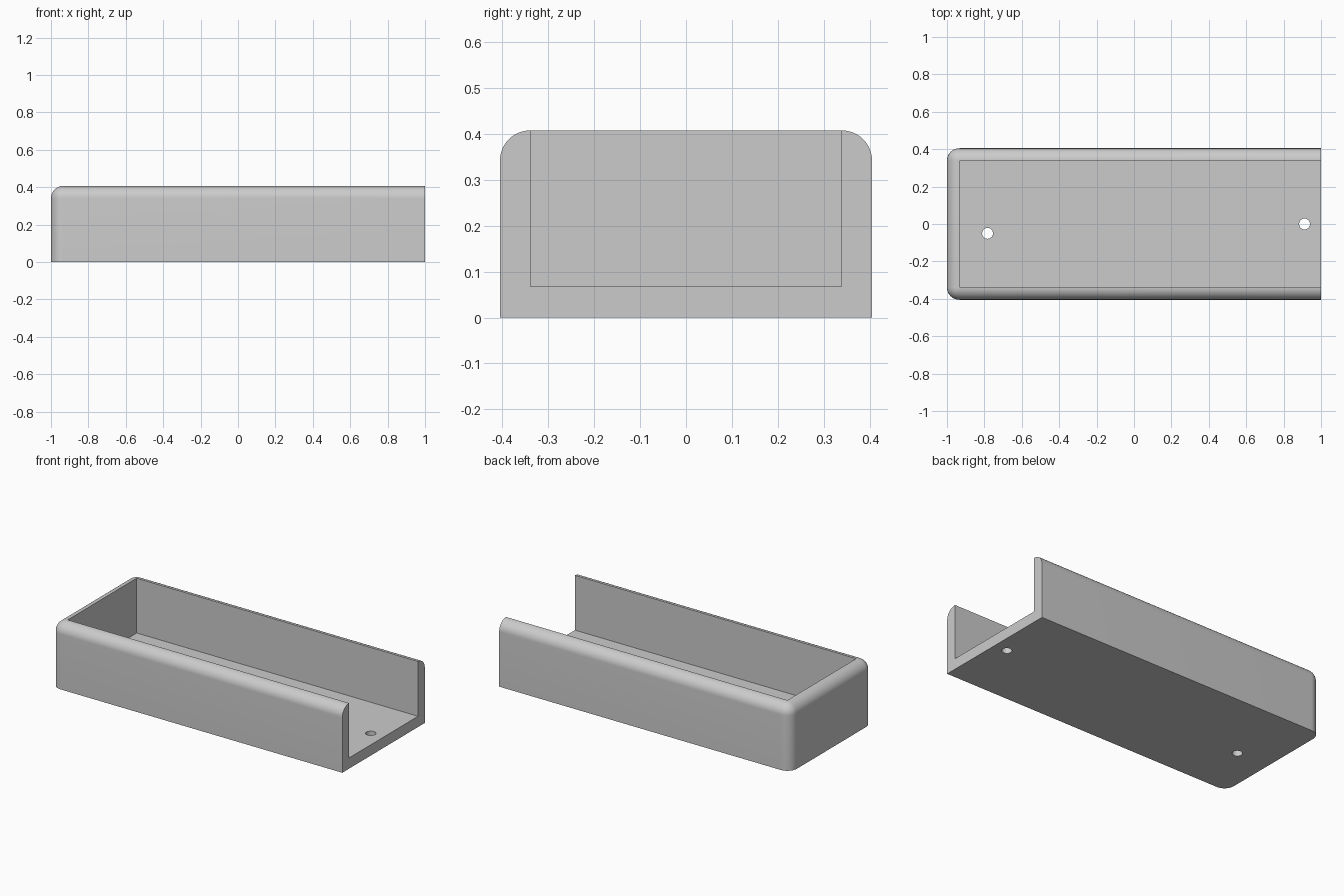
import bpy
import bmesh
from mathutils import Matrix, Vector

LENGTH, WIDTH, HEIGHT = 2.0, 0.81, 0.407
WALL, ROUND = 0.067, 0.066
HOLES = [(-0.783, -0.05), (0.912, 0.0)]
HOLE_RADIUS = 0.029

if "Cube" in bpy.data.objects:
    bpy.data.objects.remove(bpy.data.objects["Cube"])

grey = bpy.data.materials.new("plain grey")
grey.use_nodes = True
colour = (0.6, 0.6, 0.6, 1)
grey.diffuse_color = colour
grey.node_tree.nodes["Principled BSDF"].inputs["Base Color"].default_value = colour


def add_object(name, bm):
    mesh = bpy.data.meshes.new(name)
    bm.to_mesh(mesh)
    bm.free()
    mesh.materials.append(grey)
    obj = bpy.data.objects.new(name, mesh)
    bpy.context.collection.objects.link(obj)
    return obj


def box(low, high):
    low, high = Vector(low), Vector(high)
    bm = bmesh.new()
    bmesh.ops.create_cube(bm, size=1, matrix=Matrix.Translation((low + high) / 2)
                          @ Matrix.Diagonal((high - low).to_4d()))
    return bm


# Solid block, rounded on the closed end and along its upper edges
bm = box((-LENGTH / 2, -WIDTH / 2, 0), (LENGTH / 2, WIDTH / 2, HEIGHT))


def is_rounded(edge):
    a, b = (v.co for v in edge.verts)
    middle = (a + b) / 2
    on_top = middle.z > HEIGHT - 0.01 and middle.x < LENGTH / 2 - 0.01
    closed_end_corner = abs(a.z - b.z) > 0.01 and middle.x < 0
    return on_top or closed_end_corner


bmesh.ops.bevel(bm, geom=[e for e in bm.edges if is_rounded(e)], offset=ROUND,
                segments=12, profile=0.5, affect='EDGES', clamp_overlap=True)
tray = add_object("open_ended_tray", bm)

# Cavity, open at the top and at one end
cutters = [add_object("cavity_cutter", box(
    (-LENGTH / 2 + WALL, -WIDTH / 2 + WALL, WALL),
    (LENGTH / 2 + 0.2, WIDTH / 2 - WALL, HEIGHT + 0.2)))]

# Screw holes through the floor
for x, y in HOLES:
    bm = bmesh.new()
    bmesh.ops.create_cone(bm, cap_ends=True, segments=48, radius1=HOLE_RADIUS,
                          radius2=HOLE_RADIUS, depth=0.3,
                          matrix=Matrix.Translation((x, y, WALL / 2)))
    cutters.append(add_object("screw_hole_cutter", bm))

# Cut everything out, then smooth only the rounded edges
bpy.ops.object.select_all(action='DESELECT')
tray.select_set(True)
bpy.context.view_layer.objects.active = tray
for cutter in cutters:
    cut = tray.modifiers.new("cut", 'BOOLEAN')
    cut.operation = 'DIFFERENCE'
    cut.solver = 'EXACT'
    cut.object = cutter
    bpy.ops.object.modifier_apply(modifier=cut.name)
    bpy.data.objects.remove(cutter)
bpy.ops.object.shade_smooth_by_angle(angle=0.5)
